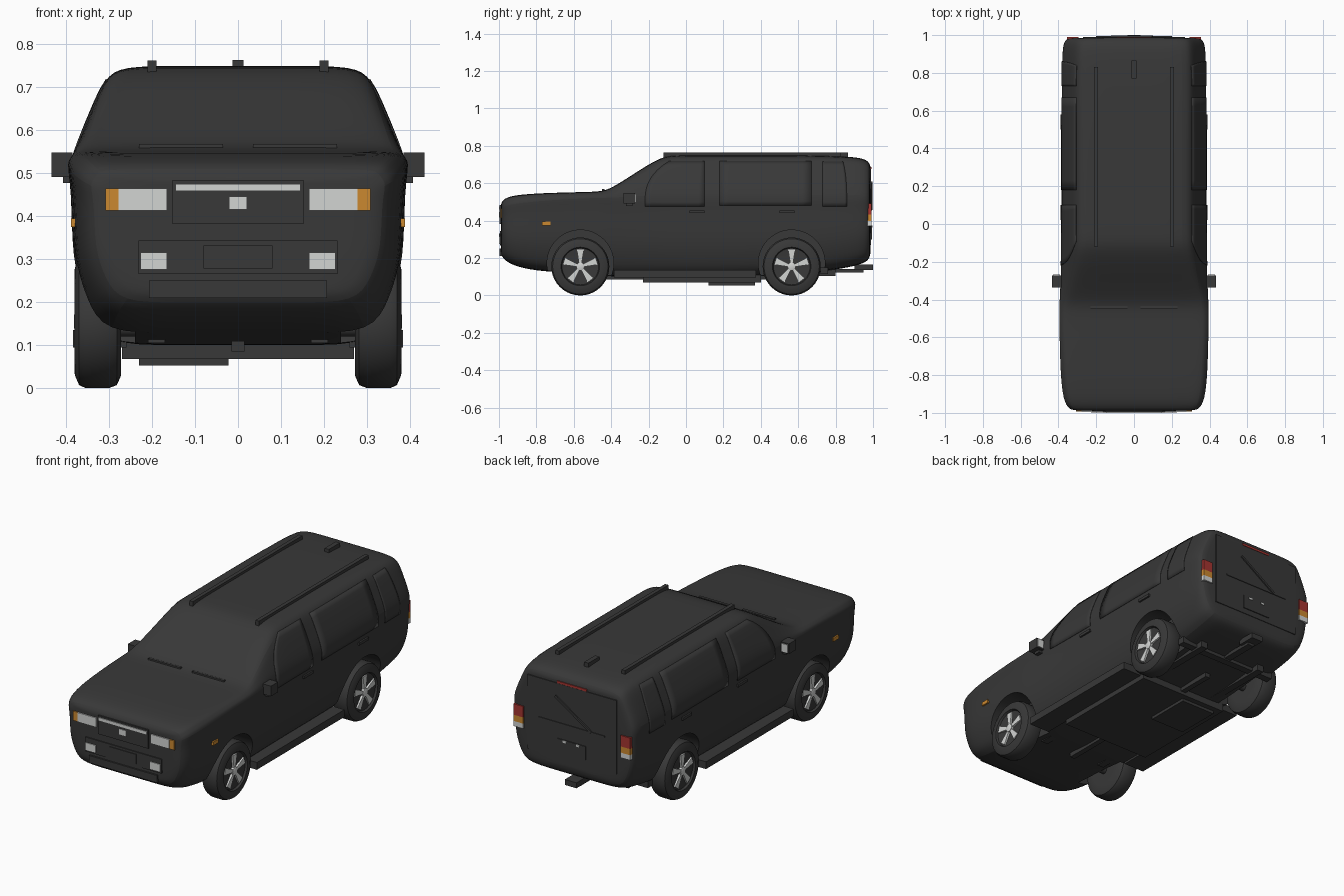
import bpy, bmesh, math
from mathutils import Vector
from mathutils.bvhtree import BVHTree

if "Cube" in bpy.data.objects:
    bpy.data.objects.remove(bpy.data.objects["Cube"], do_unlink=True)


def material(name, r, g, b):
    m = bpy.data.materials.new(name)
    m.use_nodes = True
    m.diffuse_color = (r, g, b, 1)
    m.node_tree.nodes["Principled BSDF"].inputs["Base Color"].default_value = (r, g, b, 1)
    return m


DARK = material("charcoal", 0.04, 0.04, 0.04)
LIGHT = material("pale_grey", 0.65, 0.66, 0.65)
ORANGE = material("amber", 0.6, 0.25, 0.03)
RED = material("red", 0.38, 0.035, 0.03)


def make(name, verts, faces, mat, mirror=False, smooth=True):
    mesh = bpy.data.meshes.new(name)
    mesh.from_pydata(verts, [], faces)
    bm = bmesh.new()
    bm.from_mesh(mesh)
    bmesh.ops.recalc_face_normals(bm, faces=bm.faces)
    bm.to_mesh(mesh)
    bm.free()
    mesh.materials.append(mat)
    ob = bpy.data.objects.new(name, mesh)
    bpy.context.collection.objects.link(ob)
    if mirror:
        ob.modifiers.new("mirror", 'MIRROR')
    if smooth:
        smooth_by_angle(ob)
    return ob


def smooth_by_angle(ob):
    bpy.ops.object.select_all(action='DESELECT')
    ob.select_set(True)
    bpy.context.view_layer.objects.active = ob
    bpy.ops.object.shade_smooth_by_angle(angle=math.radians(35))


def box(name, x, y, z, mat=DARK, mirror=False):
    verts = [(a, b, c) for a in x for b in y for c in z]
    faces = [(0, 1, 3, 2), (4, 6, 7, 5), (0, 4, 5, 1), (2, 3, 7, 6), (0, 2, 6, 4), (1, 5, 7, 3)]
    return make(name, verts, faces, mat, mirror, False)


def lathe(name, profile, cy, cz, mat=DARK, mirror=True, n=40):
    """Turn (x, radius) points about an axis along x."""
    verts, faces = [], []
    for x, r in profile:
        for i in range(n):
            a = math.tau * i / n
            verts.append((x, cy + r * math.cos(a), cz + r * math.sin(a)))
    for k in range(len(profile) - 1):
        for i in range(n):
            j = (i + 1) % n
            faces.append((k * n + i, k * n + j, k * n + n + j, k * n + n + i))
    faces.append(tuple(range(n)))
    faces.append(tuple(range(len(verts) - n, len(verts))))
    return make(name, verts, faces, mat, mirror)


def lerp(a, b, t):
    return a + (b - a) * t


def section(y, w, tw, b, s, t):
    """Ring at y: half width, roof half width, bottom, belt and top heights."""
    half = [(.4 * w, b), (.8 * w, b), (.9 * w, lerp(b, s, .2)), (.975 * w, lerp(b, s, .45)),
            (.975 * w, lerp(b, s, .85)), (1.01 * w, s), (lerp(w, tw, .55), lerp(s, t, .5)),
            (tw, t - .13 * (t - s)), (.88 * tw, t), (.4 * tw, t)]
    return [(x, y, z) for x, z in half] + [(-x, y, z) for x, z in reversed(half)]


# Body shell, lofted along y
stations = [
    (-.990, .30, .27, .235, .455, .475), (-.984, .345, .33, .20, .475, .512),
    (-.93, .376, .35, .16, .495, .535), (-.80, .39, .365, .13, .51, .546),
    (-.60, .395, .37, .12, .525, .552), (-.46, .398, .37, .11, .53, .554),
    (-.40, .395, .36, .10, .53, .571), (-.27, .39, .335, .10, .53, .656),
    (-.13, .387, .312, .10, .53, .744), (-.05, .386, .31, .10, .53, .75),
    (.30, .386, .31, .10, .53, .75), (.60, .386, .31, .11, .53, .75),
    (.85, .385, .31, .145, .53, .744), (.95, .38, .305, .17, .53, .734),
    (.981, .362, .295, .195, .525, .71), (.987, .325, .27, .235, .515, .685)]
verts = [p for st in stations for p in section(*st)]
n = 20
faces = []
for k in range(len(stations) - 1):
    for i in range(n):
        j = (i + 1) % n
        faces.append((k * n + i, k * n + j, k * n + n + j, k * n + n + i))
for base in (0, (len(stations) - 1) * n):
    faces += [(base + i, base + i + 1, base + n - 2 - i, base + n - 1 - i) for i in range(n // 2 - 1)]
body = make("body", verts, faces, DARK)
sub = body.modifiers.new("round", 'SUBSURF')
sub.levels = sub.render_levels = 2

# Wheel wells cut from the shell
AXLES = {"front": -.565, "rear": .565}
cutters = []
for end, cy in AXLES.items():
    for side in (-1, 1):
        c = lathe("well_cutter", [(.24 * side, .178), (.6 * side, .178)], cy, .172, DARK, False, 48)
        c.hide_render = True
        cut = body.modifiers.new("well", 'BOOLEAN')
        cut.object, cut.solver = c, 'EXACT'
        cutters.append(c)
deps = bpy.context.evaluated_depsgraph_get()
shell = bpy.data.meshes.new_from_object(body.evaluated_get(deps))
body.modifiers.clear()
body.data = shell
for c in cutters:
    bpy.data.objects.remove(c, do_unlink=True)
smooth_by_angle(body)
bm = bmesh.new()
bm.from_mesh(shell)
tree = BVHTree.FromBMesh(bm)
bm.free()


# Side windows that follow the shell, their ends curving in towards the roof
def window(name, bottom, top, z0, z1, m=10):
    verts = []
    for i in range(m + 1):
        for j in range(m + 1):
            v = j / m
            y = lerp(lerp(bottom[0], top[0], v ** 3), lerp(bottom[1], top[1], v ** 3), i / m)
            z = lerp(z0, z1, v)
            hit = tree.ray_cast(Vector((1, y, z)), Vector((-1, 0, 0)))[0]
            verts.append(((hit.x if hit else .31) + .001, y, z))
    faces = [(i * (m + 1) + j, (i + 1) * (m + 1) + j, (i + 1) * (m + 1) + j + 1, i * (m + 1) + j + 1)
             for i in range(m) for j in range(m)]
    ob = make(name, verts, faces, DARK, True)
    solid = ob.modifiers.new("thickness", 'SOLIDIFY')
    solid.thickness, solid.offset = .004, 0


window("front_side_window", (-.22, .10), (-.09, .10), .475, .718)
window("rear_side_window", (.18, .67), (.18, .67), .48, .718)
window("quarter_window", (.73, .86), (.73, .84), .475, .715)

# Wheels with five flared spokes
tyre = [(.272, .09), (.272, .125), (.282, .148), (.30, .155), (.355, .155), (.370, .148),
        (.380, .125), (.381, .103), (.370, .098), (.364, .02)]
for end, cy in AXLES.items():
    lathe(end + "_tyre", tyre, cy, .155)
    lathe(end + "_hub", [(.36, .022), (.379, .022), (.382, .014)], cy, .155, LIGHT, n=20)
    verts, faces = [], []
    for k in range(5):
        a = math.tau * k / 5 + math.pi / 2
        b = len(verts)
        for x in (.362, .377):
            for r, h in ((.015, -.007), (.09, -.019), (.09, .019), (.015, .007)):
                verts.append((x, cy + r * math.cos(a) - h * math.sin(a), .155 + r * math.sin(a) + h * math.cos(a)))
        faces += [(b + 4, b + 5, b + 6, b + 7)]
        faces += [(b + i, b + (i + 1) % 4, b + 4 + (i + 1) % 4, b + 4 + i) for i in range(4)]
    make(end + "_spokes", verts, faces, LIGHT, True, False)
    lathe(end + "_axle", [(-.28, .02), (.28, .02)], cy, .14, DARK, False, 12)

# Nose: grille, lamps and bumper
box("grille", (-.152, .152), (-.96, -.996), (.382, .484))
box("grille_strip", (-.146, .146), (-.98, -1), (.459, .475), LIGHT)
box("grille_badge_plate", (-.021, .021), (-.98, -1), (.416, .446), LIGHT)
box("headlight", (.165, .278), (-.95, -.995), (.414, .465), LIGHT, True)
box("front_indicator", (.278, .308), (-.94, -.993), (.414, .465), ORANGE, True)
box("bumper_panel", (-.232, .232), (-.95, -.995), (.266, .344))
box("front_plate", (-.08, .08), (-.98, -.999), (.278, .332))
box("fog_lamp", (.165, .227), (-.97, -.999), (.276, .316), LIGHT, True)
box("skid_panel", (-.207, .207), (-.92, -.998), (.21, .25))
box("side_marker", (.36, .389), (-.77, -.725), (.375, .395), ORANGE, True)
box("windscreen_wiper", (.035, .23), (-.45, -.435), (.548, .568), DARK, True)

# Door mirrors and handles
box("mirror", (.385, .434), (-.335, -.272), (.492, .548), DARK, True)
box("mirror_glass", (.392, .428), (-.275, -.268), (.498, .542), LIGHT, True)
box("mirror_foot", (.365, .408), (-.32, -.285), (.477, .495), DARK, True)
for name, y in (("front", .02), ("rear", .50)):
    box(name + "_door_handle", (.365, .388), (y, y + .08), (.44, .455), DARK, True)

# Roof
box("roof_rail", (.19, .211), (-.12, .83), (.735, .763), DARK, True)
box("roof_aerial", (-.013, .013), (.77, .865), (.735, .764))

# Tailgate and rear lamps
box("tailgate", (-.27, .27), (.95, .990), (.27, .675))
box("high_brake_lamp", (-.09, .09), (.95, .991), (.676, .688), RED)
box("rear_plate", (-.085, .085), (.98, .995), (.30, .375))
box("plate_lamp", (.03, .05), (.99, .998), (.362, .374), LIGHT, True)
box("tailgate_trim", (-.2, .2), (.98, .994), (.455, .463))
for name, z0, z1, mat in (("tail", .432, .492, RED), ("rear_indicator", .398, .432, ORANGE),
                          ("reversing", .37, .398, LIGHT)):
    box(name + "_lamp", (.295, .355), (.96, .991), (z0, z1), mat, True)
wiper = box("rear_wiper", (-.13, .13), (-.005, .005), (-.006, .006))
wiper.location = (-.01, .992, .533)
wiper.rotation_euler.y = -math.atan2(.145, .22)

# Underbody, running boards and tow bar
box("running_board", (.26, .384), (-.385, .375), (.095, .135), DARK, True)
box("floor_tray", (-.27, .27), (-.23, .40), (.068, .11))
box("exhaust_box", (-.23, -.022), (.12, .37), (.052, .08))
box("chassis_rail", (.17, .21), (-.5, .80), (.105, .14), DARK, True)
box("drive_shaft", (-.015, .015), (-.5, .6), (.085, .11))
box("rear_crossmember", (-.3, .3), (.72, .76), (.115, .15))
box("tow_bar", (-.02, .02), (.70, .95), (.122, .142))
box("tow_hitch", (-.035, .035), (.90, 1), (.135, .165))
